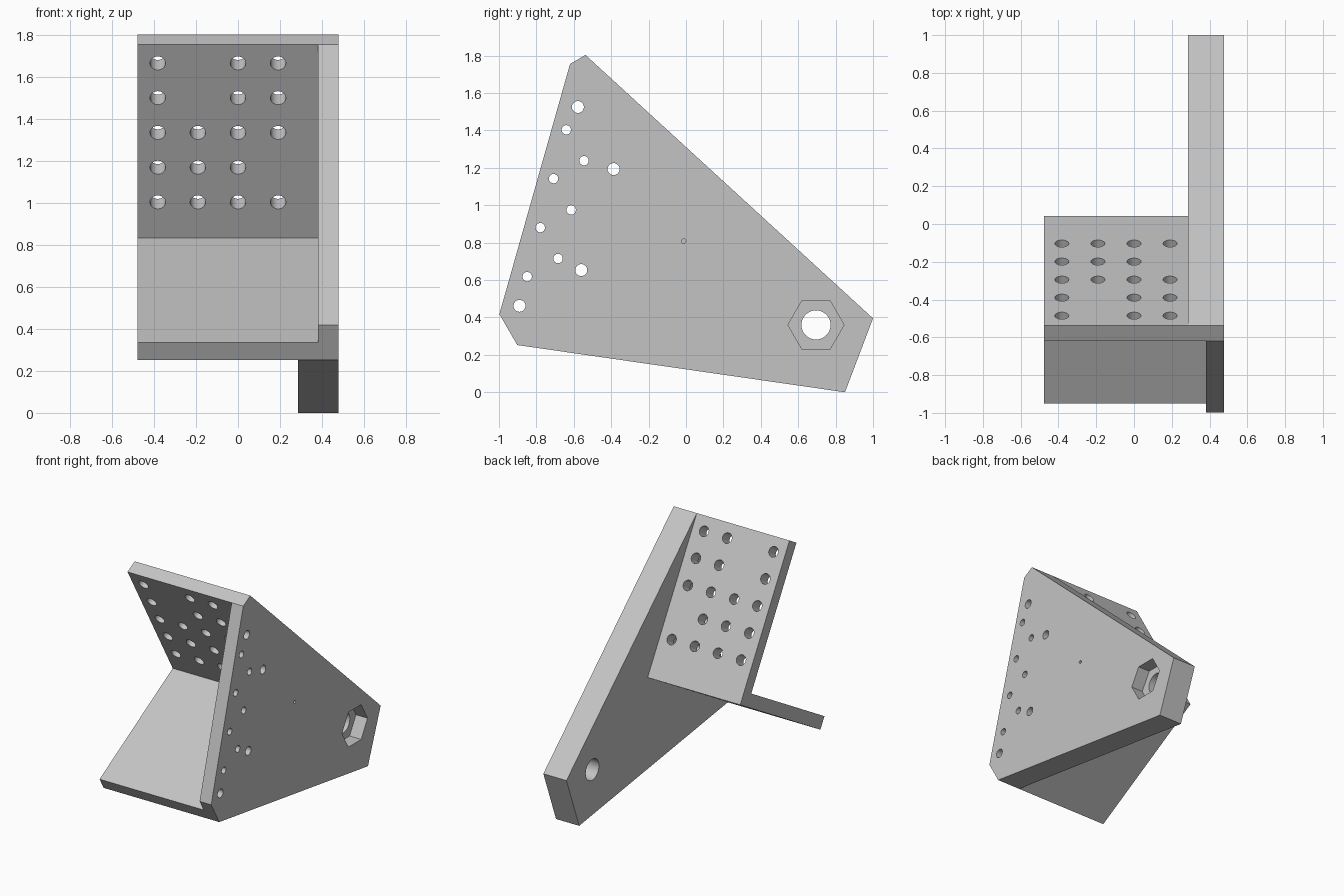
import bpy, bmesh, math
from mathutils import Vector, Matrix

cube = bpy.data.objects.get("Cube")
if cube:
    bpy.data.objects.remove(cube, do_unlink=True)

grey = bpy.data.materials.new("plain grey")
grey.use_nodes = True
grey.diffuse_color = (0.55, 0.55, 0.55, 1)
grey.node_tree.nodes["Principled BSDF"].inputs["Base Color"].default_value = (0.55, 0.55, 0.55, 1)

W = 0.4775            # half width
T = 0.0955            # panel thickness
u = Vector((0, math.cos(math.pi / 6), 0.5))     # along the lower panel, backwards
v = Vector((0, 0.5, -math.cos(math.pi / 6)))    # along the upper panel, downwards
C = Vector((0, -0.0875, 0.833))                 # inner corner of the two panels
O = C + T * (u + v)                             # outer corner
X = Vector((1, 0, 0))


def make_object(name, bm):
    bmesh.ops.recalc_face_normals(bm, faces=bm.faces)
    mesh = bpy.data.meshes.new(name)
    bm.to_mesh(mesh)
    bm.free()
    mesh.materials.append(grey)
    ob = bpy.data.objects.new(name, mesh)
    bpy.context.collection.objects.link(ob)
    return ob


def prism(name, points, x0, x1):
    """Side profile extruded along x."""
    bm = bmesh.new()
    face = bm.faces.new([bm.verts.new((x0, p.y, p.z)) for p in points])
    ext = bmesh.ops.extrude_face_region(bm, geom=[face])
    bmesh.ops.translate(bm, vec=X * (x1 - x0),
                        verts=[e for e in ext["geom"] if isinstance(e, bmesh.types.BMVert)])
    return make_object(name, bm)


def add_rod(bm, centre, axis, radius, length, sides=32):
    turn = axis.to_track_quat('Z', 'Y').to_matrix().to_4x4()
    bmesh.ops.create_cone(bm, cap_ends=True, segments=sides, radius1=radius, radius2=radius,
                          depth=length, matrix=Matrix.Translation(centre) @ turn)


def cut(target, cutter):
    cutter.hide_render = True
    mod = target.modifiers.new("cut", 'BOOLEAN')
    mod.operation = 'DIFFERENCE'
    mod.solver = 'EXACT'
    mod.object = cutter
    bpy.ops.object.select_all(action='DESELECT')
    bpy.context.view_layer.objects.active = target
    target.select_set(True)
    bpy.ops.object.modifier_apply(modifier=mod.name)
    bpy.data.objects.remove(cutter, do_unlink=True)


# Full-width block with the outline of the side plate
top = C - 1.065 * v
low = C - 0.996 * u
bracket = prism("angle_bracket", [top, top + T * u, Vector((0, 1, 0.395)),
                                  Vector((0, 0.85, 0)), low + T * v, low - T * v], -W, W)

# Open pocket between the panels, then everything behind them
cut(bracket, prism("pocket_cutter", [C, C - 2 * v, C - 2 * u - 2 * v, C - 2 * u], -1, W - T))
cut(bracket, prism("rear_cutter", [O, O - 2 * v, O - 2 * v + 3 * u, O + 3 * u + 3 * v,
                                   O - 2 * u + 3 * v, O - 2 * u], -1, W - 2 * T))

# Grid of holes in the upper panel (columns per row)
holes = bmesh.new()
for row, columns in enumerate([(-2, 0, 1), (-2, 0, 1), (-2, -1, 0, 1), (-2, -1, 0), (-2, -1, 0, 1)]):
    for col in columns:
        centre = top + v * (0.104 + 2 * T * row) + u * T / 2 + X * (2 * T * col)
        add_rod(holes, centre, u, 0.037, 3 * T)
cut(bracket, make_object("panel_hole_cutter", holes))

# Holes in the thin part of the side plate
holes = bmesh.new()
small = [(-0.64, 1.403), (-0.545, 1.238), (-0.708, 1.142), (-0.614, 0.975),
         (-0.779, 0.88), (-0.684, 0.715), (-0.849, 0.618)]
large = [(-0.578, 1.525), (-0.387, 1.193), (-0.56, 0.653), (-0.89, 0.462)]
for radius, places in ((0.025, small), (0.032, large)):
    for y, z in places:
        add_rod(holes, Vector((W - T / 2, y, z)), X, radius, 2 * T)
add_rod(holes, Vector((W, -0.013, 0.808)), X, 0.012, 2 * T)      # blind pin hole
add_rod(holes, Vector((W - T, 0.695, 0.36)), X, 0.078, 4 * T)    # pivot hole
cut(bracket, make_object("plate_hole_cutter", holes))

# Hexagonal nut recess, corners pointing along y
bm = bmesh.new()
bm.free()
hexagon = [Vector((0, 0.695 + 0.15 * math.cos(k * math.pi / 3), 0.36 + 0.15 * math.sin(k * math.pi / 3)))
           for k in range(6)]
cut(bracket, prism("nut_cutter", hexagon, W - T, W + T))

# Round hole walls, crisp edges
bpy.context.view_layer.objects.active = bracket
bracket.select_set(True)
bpy.ops.object.shade_smooth_by_angle(angle=math.radians(25))
